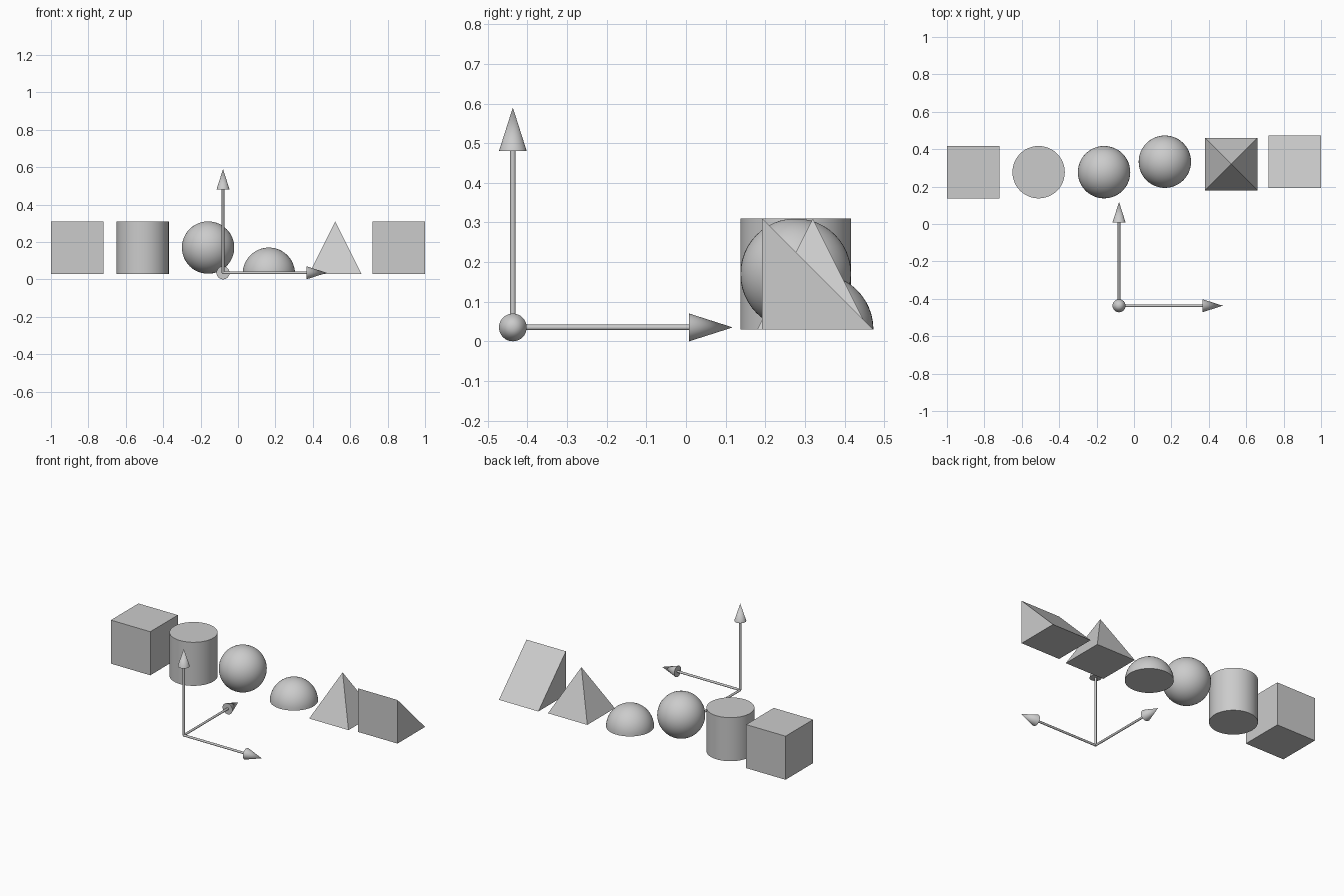
import bpy, bmesh, math
from mathutils import Vector, Matrix

if "Cube" in bpy.data.objects:
    bpy.data.objects.remove(bpy.data.objects["Cube"])

S = 0.28          # common size of every solid
R = S / 2
BASE = 0.03       # height of the solids' undersides


def finish(bm, name, loc, smooth=False):
    bmesh.ops.recalc_face_normals(bm, faces=bm.faces[:])
    me = bpy.data.meshes.new(name)
    bm.to_mesh(me)
    bm.free()
    ob = bpy.data.objects.new(name, me)
    bpy.context.collection.objects.link(ob)
    ob.location = loc
    if smooth:
        bpy.ops.object.select_all(action='DESELECT')
        ob.select_set(True)
        bpy.context.view_layer.objects.active = ob
        bpy.ops.object.shade_smooth_by_angle(angle=math.radians(30))
    return ob


def cone(bm, r1, r2, z0, z1, seg, rot=Matrix()):
    m = rot @ Matrix.Translation((0, 0, (z0 + z1) / 2))
    bmesh.ops.create_cone(bm, cap_ends=True, segments=seg, radius1=r1,
                          radius2=r2, depth=z1 - z0, matrix=m)


# Cube
bm = bmesh.new()
bmesh.ops.create_cube(bm, size=S)
finish(bm, "cube", (-0.86, 0.277, BASE + R))

# Cylinder
bm = bmesh.new()
cone(bm, R, R, 0, S, 48)
finish(bm, "cylinder", (-0.51, 0.277, BASE), True)

# Sphere
bm = bmesh.new()
bmesh.ops.create_uvsphere(bm, u_segments=48, v_segments=24, radius=R)
finish(bm, "sphere", (-0.16, 0.277, BASE + R), True)

# Hemisphere: lower half cut away, flat underside filled
bm = bmesh.new()
bmesh.ops.create_uvsphere(bm, u_segments=48, v_segments=24, radius=R)
bmesh.ops.delete(bm, geom=[v for v in bm.verts if v.co.z < -1e-4], context='VERTS')
bmesh.ops.contextual_create(bm, geom=[e for e in bm.edges if e.is_boundary])
finish(bm, "hemisphere", (0.165, 0.333, BASE), True)

# Square pyramid
bm = bmesh.new()
cone(bm, R * math.sqrt(2), 0, 0, S, 4, Matrix.Rotation(math.pi / 4, 4, 'Z'))
bmesh.ops.remove_doubles(bm, verts=bm.verts[:], dist=1e-5)
finish(bm, "pyramid", (0.52, 0.32, BASE))

# Wedge: right triangle profile with upright front, extruded along x
bm = bmesh.new()
tri = bm.faces.new([bm.verts.new(p) for p in ((-R, -R, 0), (-R, R, 0), (-R, -R, S))])
ext = bmesh.ops.extrude_face_region(bm, geom=[tri])
bmesh.ops.translate(bm, vec=(S, 0, 0),
                    verts=[g for g in ext["geom"] if isinstance(g, bmesh.types.BMVert)])
finish(bm, "wedge", (0.86, 0.332, BASE))

# Axis arrows: thin shaft with a cone tip, one per direction
for axis in "xyz":
    d = Vector([float(axis == a) for a in "xyz"])
    rot = Vector((0, 0, 1)).rotation_difference(d).to_matrix().to_4x4()
    bm = bmesh.new()
    cone(bm, 0.007, 0.007, 0, 0.445, 24, rot)
    cone(bm, 0.035, 0, 0.445, 0.555, 32, rot)
    bmesh.ops.remove_doubles(bm, verts=bm.verts[:], dist=1e-5)
    finish(bm, axis + "_axis_arrow", (-0.08, -0.437, 0.035), True)
